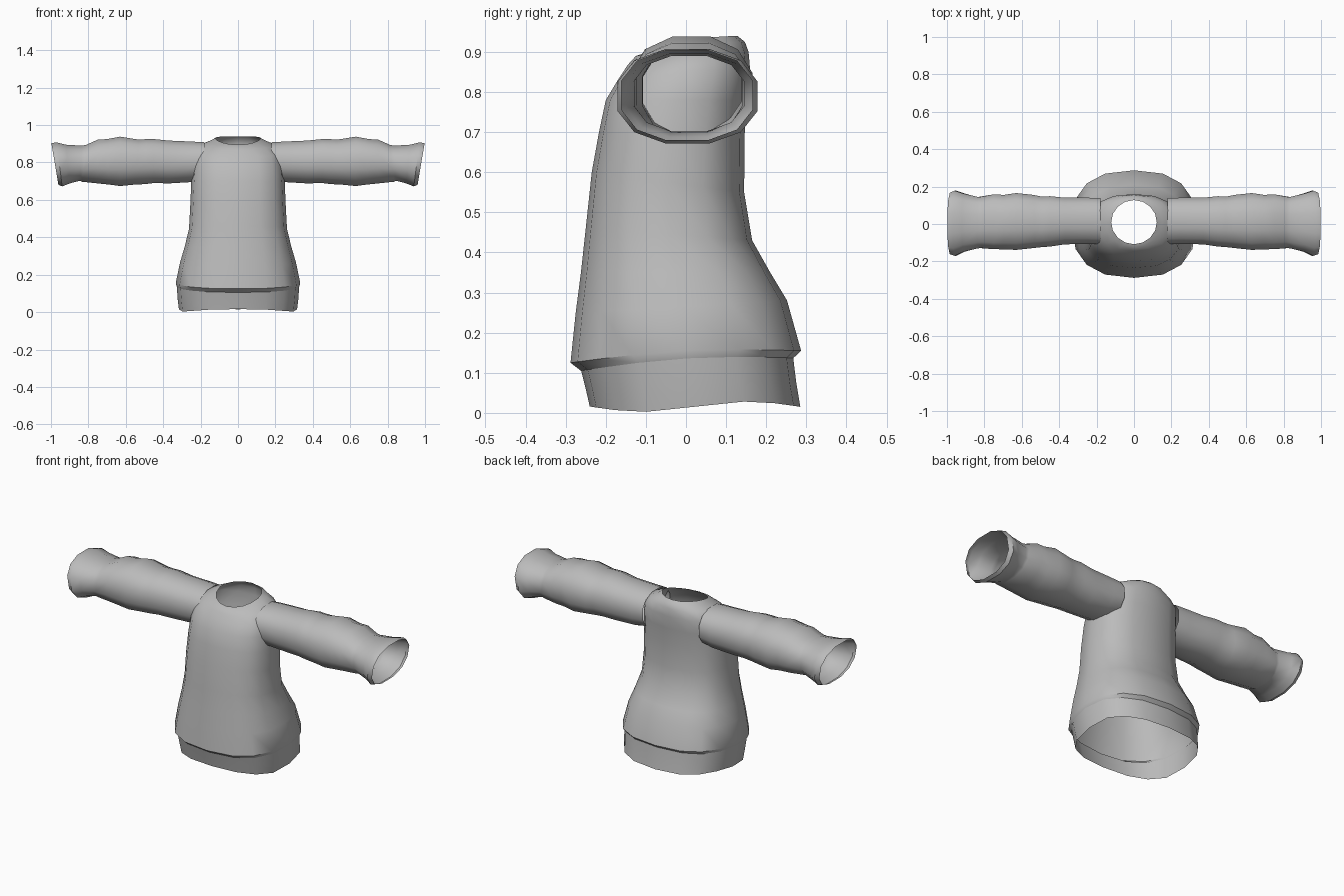
import bpy, bmesh, math

cube = bpy.data.objects.get("Cube")
if cube:
    bpy.data.objects.remove(cube)

# Single cloth colour
cloth = bpy.data.materials.new("grey_cloth")
cloth.use_nodes = True
GREY = (0.5, 0.5, 0.5, 1)
cloth.diffuse_color = GREY
cloth.node_tree.nodes["Principled BSDF"].inputs["Base Color"].default_value = GREY


def rounded(angle, n):
    """Point on a unit superellipse."""
    c, s = math.cos(angle), math.sin(angle)
    return (math.copysign(abs(c) ** (2 / n), c), math.copysign(abs(s) ** (2 / n), s))


def loft(name, rings):
    """Open tube of quads through equal-length rings of points."""
    bm = bmesh.new()
    loops = [[bm.verts.new(p) for p in ring] for ring in rings]
    for a, b in zip(loops, loops[1:]):
        for i in range(len(a)):
            j = (i + 1) % len(a)
            bm.faces.new((a[i], a[j], b[j], b[i]))
    bmesh.ops.recalc_face_normals(bm, faces=bm.faces)
    mesh = bpy.data.meshes.new(name)
    bm.to_mesh(mesh)
    bm.free()
    mesh.materials.append(cloth)
    obj = bpy.data.objects.new(name, mesh)
    bpy.context.collection.objects.link(obj)
    bpy.ops.object.select_all(action='DESELECT')
    obj.select_set(True)
    bpy.context.view_layer.objects.active = obj
    bpy.ops.object.shade_smooth_by_angle(angle=math.radians(40))
    return obj


def body_ring(half_x, front, back, z_front, z_back, bow=0, wave=0, n=2.5, sides=16):
    """Horizontal ring whose height runs from front to back."""
    points = []
    for i in range(sides):
        c, s = rounded(math.tau * i / sides, n)
        t = (s + 1) / 2
        z = z_front + (z_back - z_front) * t
        z += bow * math.sin(math.pi * t) + wave * math.sin(math.tau * t)
        points.append((half_x * c, front + (back - front) * t, z))
    return points


def sleeve_ring(side, x_low, x_high, front, back, low, high, sides=12):
    """Upright ring, leaning from x_low at the bottom to x_high at the top."""
    points = []
    for i in range(sides):
        c, s = rounded(math.tau * (i + 0.5) / sides, 2.3)
        y = (front + back) / 2 + (back - front) / 2 * c * 1.02
        t = (s * 1.03 + 1) / 2
        points.append((side * (x_low + (x_high - x_low) * t), y, low + (high - low) * t))
    return points


# Torso from the neck opening down to the folded hem
loft("torso", [
    body_ring(0.122, -0.108, 0.128, 0.895, 0.94, bow=0.012, n=2),
    body_ring(0.15, -0.125, 0.147, 0.89, 0.925, bow=0.008, n=2.1),
    body_ring(0.2, -0.145, 0.156, 0.868, 0.9, bow=0.012, n=2.2),
    body_ring(0.235, -0.17, 0.16, 0.83, 0.855, bow=0.01),
    body_ring(0.243, -0.2, 0.152, 0.78, 0.78),
    body_ring(0.25, -0.217, 0.146, 0.7, 0.69),
    body_ring(0.255, -0.235, 0.145, 0.6, 0.55),
    body_ring(0.262, -0.25, 0.165, 0.46, 0.43),
    body_ring(0.285, -0.262, 0.21, 0.35, 0.35),
    body_ring(0.31, -0.275, 0.252, 0.25, 0.28),
    body_ring(0.333, -0.288, 0.287, 0.125, 0.155, bow=0.015),
    body_ring(0.328, -0.262, 0.268, 0.105, 0.137, bow=0.015),
])

# Band below the hem
loft("waistband", [
    body_ring(0.327, -0.262, 0.267, 0.108, 0.14, bow=0.015),
    body_ring(0.323, -0.25, 0.275, 0.06, 0.075, bow=0.005),
    body_ring(0.316, -0.24, 0.285, 0.016, 0.015, wave=-0.013),
])

# Sleeves: x low, x high, front, back, bottom, top
SLEEVE = [
    (0.18, 0.18, -0.11, 0.14, 0.71, 0.908),
    (0.25, 0.25, -0.108, 0.142, 0.695, 0.912),
    (0.37, 0.37, -0.11, 0.142, 0.688, 0.917),
    (0.45, 0.45, -0.122, 0.15, 0.69, 0.925),
    (0.5, 0.49, -0.125, 0.148, 0.684, 0.925),
    (0.55, 0.53, -0.13, 0.157, 0.682, 0.922),
    (0.63, 0.63, -0.14, 0.167, 0.674, 0.938),
    (0.69, 0.7, -0.137, 0.157, 0.682, 0.925),
    (0.75, 0.75, -0.136, 0.16, 0.688, 0.922),
    (0.835, 0.81, -0.13, 0.147, 0.697, 0.895),
    (0.845, 0.835, -0.132, 0.147, 0.702, 0.89),
    (0.9, 0.92, -0.15, 0.165, 0.688, 0.895),
    (0.94, 0.97, -0.172, 0.18, 0.672, 0.907),
    (0.96, 0.998, -0.163, 0.168, 0.68, 0.904),
]
for side, label in ((1, "left"), (-1, "right")):
    loft(label + "_sleeve", [sleeve_ring(side, *row) for row in SLEEVE])
